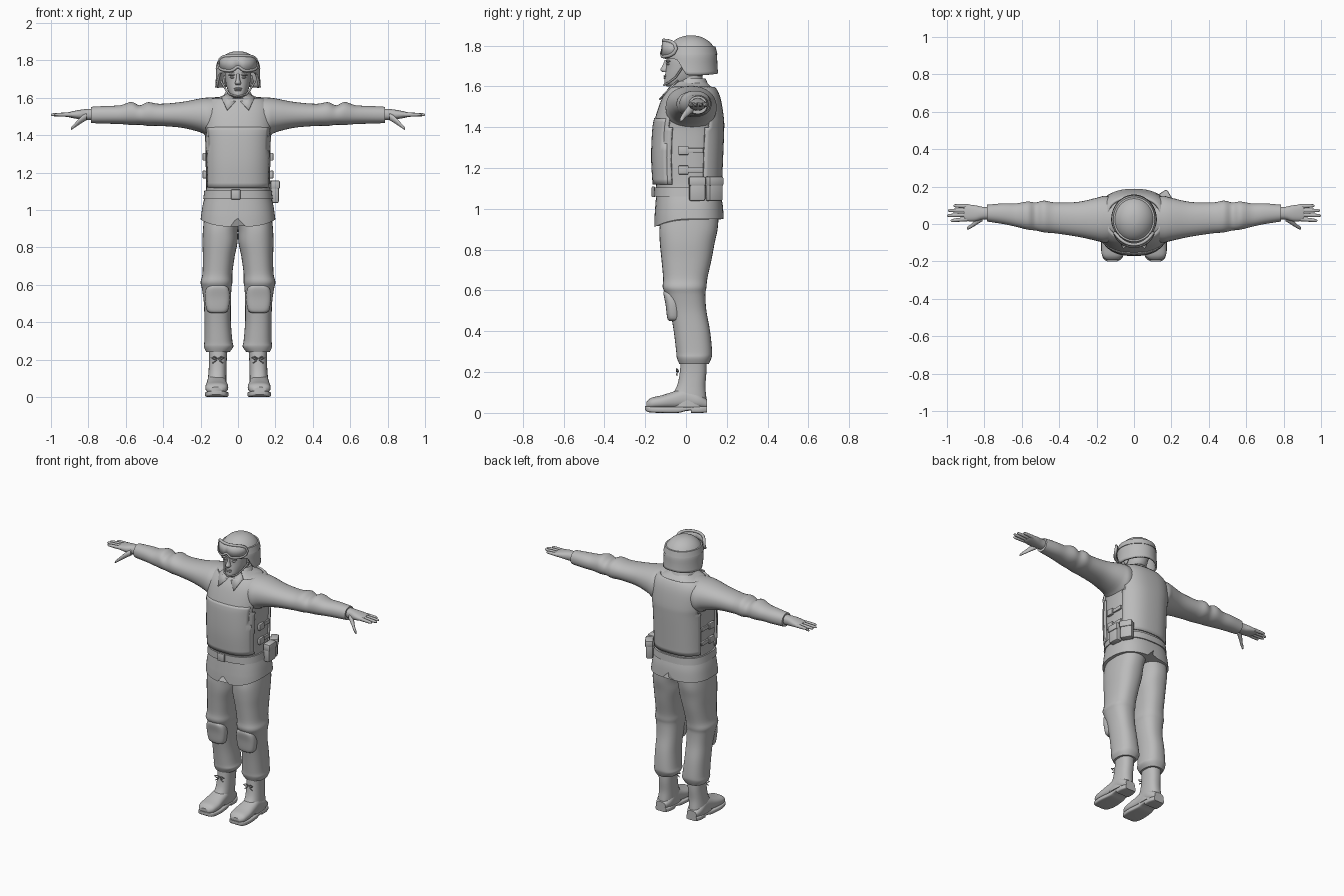
import bpy, bmesh, math

if "Cube" in bpy.data.objects:
    bpy.data.objects.remove(bpy.data.objects["Cube"])

cloth = bpy.data.materials.new("plain grey")
cloth.diffuse_color = (0.5, 0.5, 0.5, 1)
cloth.use_nodes = True
cloth.node_tree.nodes["Principled BSDF"].inputs["Base Color"].default_value = cloth.diffuse_color


def add(name, bm, mirror=False, solid=0, offset=1):
    bmesh.ops.recalc_face_normals(bm, faces=bm.faces[:])
    me = bpy.data.meshes.new(name)
    bm.to_mesh(me)
    bm.free()
    me.materials.append(cloth)
    ob = bpy.data.objects.new(name, me)
    bpy.context.collection.objects.link(ob)
    if solid:
        m = ob.modifiers.new("thickness", 'SOLIDIFY')
        m.thickness, m.offset = solid, offset
    if mirror:
        ob.modifiers.new("mirror", 'MIRROR').use_mirror_merge = False
    return ob


def spline(secs, steps):
    """Smooth in-between sections."""
    out = []
    for i in range(len(secs) - 1):
        a, b, c, d = (secs[max(0, min(len(secs) - 1, i + k))] for k in (-1, 0, 1, 2))
        for s in range(steps):
            t = s / steps
            out.append([0.5 * (2 * q + (r - p) * t + (2 * p - 5 * q + 4 * r - w) * t * t
                               + (3 * q - p - 3 * r + w) * t ** 3) for p, q, r, w in zip(a, b, c, d)])
    return out + [list(secs[-1])]


def loft_bm(secs, axis='z', n=32, p=2.4, steps=4, caps=True):
    """Section = position along axis, then min/max of the two other axes."""
    bm = bmesh.new()
    rings = []
    for t, u0, u1, v0, v1 in spline(secs, steps):
        ring = []
        for k in range(n):
            a = 2 * math.pi * k / n
            c, s = math.cos(a), math.sin(a)
            u = (u0 + u1) / 2 + (u1 - u0) / 2 * math.copysign(abs(c) ** (2 / p), c)
            v = (v0 + v1) / 2 + (v1 - v0) / 2 * math.copysign(abs(s) ** (2 / p), s)
            ring.append(bm.verts.new({'z': (u, v, t), 'x': (t, u, v), 'y': (u, t, v)}[axis]))
        rings.append(ring)
    for r, q in zip(rings, rings[1:]):
        for k in range(n):
            bm.faces.new((r[k], r[(k + 1) % n], q[(k + 1) % n], q[k]))
    if caps:
        bm.faces.new(rings[0])
        bm.faces.new(rings[-1])
    return bm


def loft(name, secs, axis='z', mirror=False, **kw):
    return add(name, loft_bm(secs, axis, **kw), mirror)


def blob(name, loc, size, mirror=False):
    bm = bmesh.new()
    bmesh.ops.create_uvsphere(bm, u_segments=16, v_segments=10, radius=1)
    for v in bm.verts:
        v.co = [l + s * c for l, s, c in zip(loc, size, v.co)]
    return add(name, bm, mirror)


def box(name, loc, size, turn=0, mirror=False, bevel=0.004):
    bm = bmesh.new()
    bmesh.ops.create_cube(bm, size=1)
    ca, sa = math.cos(turn), math.sin(turn)
    for v in bm.verts:
        x, y, z = (c * s for c, s in zip(v.co, size))
        v.co = (loc[0] + x * ca - y * sa, loc[1] + x * sa + y * ca, loc[2] + z)
    bmesh.ops.bevel(bm, geom=bm.edges[:], offset=bevel, segments=2, affect='EDGES', profile=0.5)
    return add(name, bm, mirror)


def tube(name, pts, r, cyclic=False):
    cu = bpy.data.curves.new(name, 'CURVE')
    cu.dimensions, cu.bevel_depth, cu.bevel_resolution = '3D', r, 2
    cu.use_fill_caps = True
    sp = cu.splines.new('POLY')
    sp.points.add(len(pts) - 1)
    for q, c in zip(sp.points, pts):
        q.co = (*c, 1)
    sp.use_cyclic_u = cyclic
    cu.materials.append(cloth)
    bpy.context.collection.objects.link(bpy.data.objects.new(name, cu))


# Jacket body with a dipped, notched front hem
body = [(z, -x, x, f, b) for z, x, f, b in (
    (.95, .2, -.155, .185), (1.02, .19, -.15, .18), (1.08, .176, -.146, .168), (1.12, .17, -.148, .165),
    (1.25, .172, -.155, .17), (1.38, .175, -.15, .175), (1.44, .182, -.14, .174), (1.53, .18, -.11, .16),
    (1.58, .15, -.08, .14), (1.61, .085, -.06, .11), (1.625, .06, -.045, .095))]
bm = loft_bm(body, n=48, p=2.6)
for v in bm.verts:
    if v.co.z < .951:
        v.co.z -= .04 * max(0, -v.co.y / .155) ** 2
        if abs(v.co.x) < .01:
            v.co.z += .045
add("jacket", bm)


def panel(name, keep, thickness):
    bm = loft_bm(body, n=48, p=2.6, caps=False)
    drop = [f for f in bm.faces if not keep(f.calc_center_median())]
    bmesh.ops.delete(bm, geom=drop, context='FACES')
    add(name, bm, solid=thickness)


# Padded vest, front pocket panel, side straps
panel("vest", lambda c: 1.12 < c.z < 1.59 and abs(c.x) < .162, .012)
panel("vest_front_panel", lambda c: 1.12 < c.z < 1.44 and abs(c.x) < .15 and c.y < 0, .016)
for z in (1.19, 1.285):
    box("vest_side_strap", (.174, .025, z), (.012, .12, .024), mirror=True, bevel=.002)
    box("vest_side_buckle", (.18, -.012, z), (.018, .05, .042), mirror=True)

# Belt, buckle and hip pouches
loft("belt", [(1.06, -.186, .186, -.157, .179), (1.105, -.18, .18, -.156, .176)], p=2.6, n=48, steps=1)
box("belt_buckle", (-.012, -.16, 1.083), (.05, .016, .052))
for x, y, a in ((.195, .055, .05), (.172, .138, .55)):
    box("hip_pouch", (x, y, 1.095), (.045, .078, .115), a, bevel=.01)
    box("pouch_flap", (x + .003, y, 1.135), (.05, .082, .045), a, bevel=.008)

# Sleeves with folds at the elbows
loft("sleeve", [
    (.06, -.08, .13, 1.41, 1.605), (.15, -.1, .15, 1.39, 1.602), (.2, -.09, .14, 1.415, 1.597),
    (.3, -.068, .118, 1.44, 1.578), (.42, -.05, .115, 1.45, 1.568), (.48, -.045, .125, 1.45, 1.577),
    (.525, -.035, .115, 1.456, 1.56), (.57, -.03, .12, 1.455, 1.578), (.63, -.015, .11, 1.46, 1.56),
    (.7, 0, .11, 1.462, 1.557), (.785, .013, .103, 1.465, 1.552)], 'x', True, p=2.2)

# Hands
loft("palm", [(.76, .025, .09, 1.48, 1.543), (.81, .024, .092, 1.482, 1.54), (.85, .014, .1, 1.486, 1.535),
              (.895, .016, .104, 1.494, 1.526), (.91, .024, .098, 1.5, 1.522)], 'x', True, n=20)
for y0, y1, tip in ((.027, .018, .98), (.049, .045, 1.0), (.072, .072, .995), (.094, .098, .965)):
    secs = [(.885 + (tip - .885) * t, y0 + (y1 - y0) * t - r, y0 + (y1 - y0) * t + r, 1.51 - r, 1.51 + r)
            for t, r in ((0, .012), (.5, .0105), (.9, .008), (1, .003))]
    loft("finger", secs, 'x', True, n=12, p=2, steps=2)
loft("thumb", [(.81, .015, .05, 1.48, 1.52), (.84, -.003, .03, 1.462, 1.5),
               (.87, -.022, .0, 1.442, 1.467), (.888, -.03, -.012, 1.43, 1.448),
               (.894, -.03, -.022, 1.428, 1.435)], 'x', True, n=14, p=2, steps=3)

# Trousers, gathered at knees and boots
loft("trouser_leg", [
    (.97, -.02, .18, -.12, .16), (.9, 0, .187, -.13, .155), (.83, .002, .19, -.128, .14),
    (.75, .018, .188, -.12, .125), (.66, .03, .19, -.112, .105), (.615, .03, .2, -.114, .1),
    (.58, .035, .193, -.1, .095), (.5, .038, .182, -.078, .1), (.4, .038, .18, -.06, .118),
    (.3, .03, .18, -.048, .128), (.27, .025, .182, -.045, .125), (.24, .045, .17, -.033, .112)], mirror=True)
loft("knee_pad", [(.45, .075, .145, -.082, -.03), (.465, .053, .167, -.092, -.03), (.53, .043, .177, -.1, -.03),
                  (.58, .05, .17, -.11, -.03), (.598, .07, .15, -.108, -.03)], mirror=True, p=3)

# Boots
loft("boot_shaft", [(.27, .055, .158, -.025, .1), (.2, .06, .155, -.03, .1), (.13, .062, .158, -.045, .095),
                    (.07, .062, .164, -.08, .1), (.03, .062, .166, -.09, .1)], mirror=True)
loft("boot_foot", [(.104, .08, .15, .02, .065), (.06, .062, .165, .018, .1), (0, .062, .165, .018, .125),
                   (-.06, .058, .17, .018, .105), (-.12, .052, .175, .018, .086), (-.17, .06, .17, .018, .074),
                   (-.193, .085, .148, .022, .054)], 'y', True)
loft("boot_sole", [(-.2, .09, .143, .014, .034), (-.18, .062, .167, .003, .032), (-.12, .05, .177, 0, .03),
                   (-.04, .056, .17, 0, .03), (-.005, .06, .165, .008, .03), (.04, .062, .164, .014, .03)],
     'y', True, p=5)
loft("boot_heel", [(.025, .062, .164, 0, .032), (.07, .063, .163, 0, .032), (.104, .075, .152, .002, .032)],
     'y', True, p=5)
for s in (-1, 1):
    for d in (-1, 1):
        tube("lace_bow", [(s * .108 + d * x, y, z) for x, y, z in (
            (0, -.036, .205), (.018, -.046, .216), (.036, -.046, .21), (.02, -.046, .202), (0, -.036, .205),
            (.014, -.046, .192), (.028, -.044, .182))], .003)

# Neck, collar and head
loft("neck", [(1.56, -.06, .06, -.05, .085), (1.67, -.052, .052, -.045, .08)], steps=2, p=2)
loft("collar", [(1.575, -.095, .095, -.066, .12), (1.61, -.078, .078, -.05, .108),
                (1.638, -.064, .064, -.025, .096)], p=2.1)
bm = bmesh.new()
bm.faces.new([bm.verts.new(c) for c in ((.006, -.085, 1.585), (.045, -.035, 1.632),
                                        (.088, -.07, 1.6), (.058, -.13, 1.535))])
add("collar_flap", bm, True, .008, 0)
loft("head", [(z, -x, x, f, b) for z, x, f, b in (
    (1.6, .022, -.096, -.02), (1.615, .042, -.106, .03), (1.65, .058, -.103, .08), (1.69, .067, -.098, .1),
    (1.74, .07, -.095, .11), (1.8, .06, -.07, .1))], p=2.2)
loft("nose", [(1.73, -.007, .007, -.104, -.08), (1.7, -.01, .01, -.116, -.08), (1.681, -.016, .016, -.126, -.08),
              (1.67, -.013, .013, -.115, -.08)], n=14, p=2)
blob("upper_lip", (0, -.1, 1.65), (.023, .01, .005))
blob("lower_lip", (0, -.1, 1.641), (.02, .01, .006))
blob("eye", (.029, -.086, 1.709), (.013, .01, .006), True)
blob("brow", (.031, -.086, 1.723), (.021, .013, .006), True)
blob("ear", (.072, .01, 1.69), (.01, .02, .032), True)
for s in (-1, 1):
    tube("chin_strap", [(s * x, y, z) for x, y, z in ((.092, -.02, 1.69), (.066, -.05, 1.645),
                                                      (.044, -.085, 1.618), (0, -.108, 1.607))], .005)

# Helmet: dome with a rim that drops over ears and nape
bm = bmesh.new()
n, rows = 64, []
for j in range(1, 17):
    row = []
    for k in range(n):
        a = 2 * math.pi * k / n
        d = min(a, 2 * math.pi - a)
        s = max(0, min(1, (d - .95) / .5))
        rim = 1.733 - .078 * s * s * (3 - 2 * s) + .008 * max(0, d - 2)
        if j <= 11:
            e = math.pi / 2 * j / 11
            r, z = math.sin(e) ** .95, 1.735 + .115 * math.cos(e)
        else:
            t = (j - 11) / 5
            r, z = 1 + .035 * t * t * s, 1.735 + (rim - 1.735) * t
        row.append(bm.verts.new((.118 * r * math.sin(a), .025 - .128 * r * math.cos(a), z)))
    rows.append(row)
bm.faces.new(rows[0])
for r, q in zip(rows, rows[1:]):
    for k in range(n):
        bm.faces.new((r[k], r[(k + 1) % n], q[(k + 1) % n], q[k]))
add("helmet", bm, solid=.012, offset=-1)

# Goggles resting on the helmet brow
loft("goggle_strap", [(1.756, -.12, .12, -.104, .154), (1.794, -.111, .111, -.094, .145)], p=2, n=48, steps=1)


def rim_point(a, side):
    h = .04 * math.sqrt(max(0, 1 - (a / 1.02) ** 4))
    z = 1.785 + side * h + (.022 * math.exp(-(a / .17) ** 2) if side < 0 else 0)
    r = 1 - .9 * (z - 1.785)
    return (.12 * r * math.sin(a), .025 - .14 * r * math.cos(a), z)


angles = [-1.02 + 2.04 * i / 28 for i in range(29)]
top = [rim_point(a, 1) for a in angles]
low = [rim_point(a, -1) for a in angles]
tube("goggle_frame", top + low[-2:0:-1], .009, True)
bm = bmesh.new()
up, dn = [bm.verts.new(c) for c in top], [bm.verts.new(c) for c in low]
for i in range(28):
    bm.faces.new((up[i], up[i + 1], dn[i + 1], dn[i]))
bmesh.ops.remove_doubles(bm, verts=bm.verts[:], dist=1e-5)
add("goggle_lens", bm, solid=.012, offset=0)

# Smooth shading with sharp edges kept
for ob in bpy.context.scene.objects:
    ob.select_set(ob.type == 'MESH')
    if ob.type == 'MESH':
        bpy.context.view_layer.objects.active = ob
bpy.ops.object.shade_smooth_by_angle(angle=math.radians(40))
